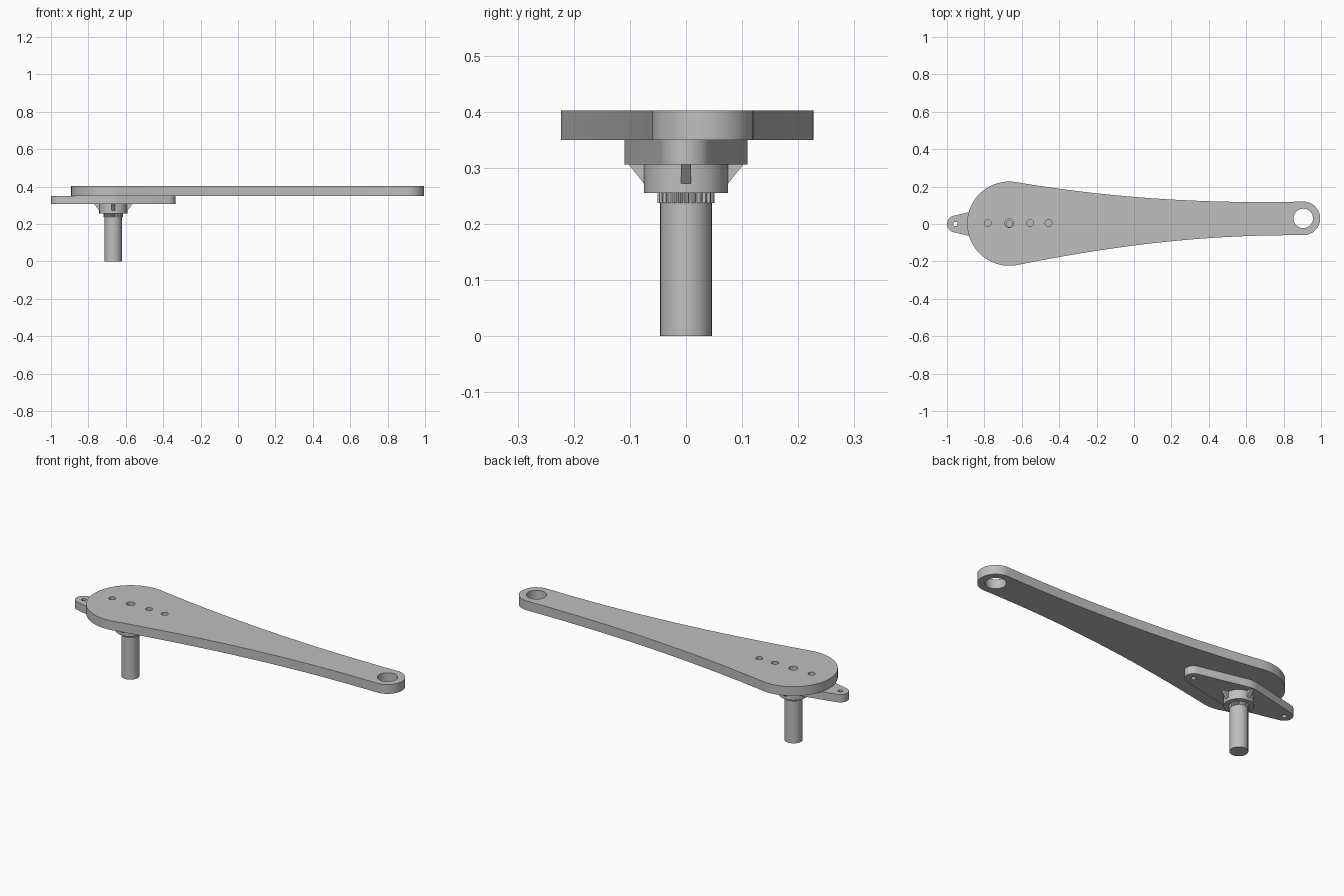
import bpy, bmesh
from math import sin, cos, radians
from mathutils import Vector
from mathutils.geometry import interpolate_bezier

cube = bpy.data.objects.get("Cube")
if cube:
    bpy.data.objects.remove(cube, do_unlink=True)

grey = bpy.data.materials.new("plain_grey")
grey.use_nodes = True
COLOUR = (0.52, 0.52, 0.52, 1)
grey.diffuse_color = COLOUR
grey.node_tree.nodes["Principled BSDF"].inputs["Base Color"].default_value = COLOUR

HUB = -0.667    # x of the shaft axis


def arc(x, y, r, start=0, end=360, n=48):
    """Points along an arc; a full circle leaves out the repeated end."""
    count = n if end - start == 360 else n + 1
    angles = [radians(start + (end - start) * i / n) for i in range(count)]
    return [(x + r * cos(a), y + r * sin(a)) for a in angles]


def bezier(*points):
    """Inner points of a cubic curve, without its two ends."""
    curve = interpolate_bezier(*[Vector((x, y, 0)) for x, y in points], 24)
    return [(p.x, p.y) for p in curve[1:-1]]


def slab(name, loops, z0, z1):
    """Extruded flat profile; loops after the first are holes."""
    curve = bpy.data.curves.new(name + "_profile", "CURVE")
    curve.dimensions = "2D"
    curve.fill_mode = "BOTH"
    curve.extrude = (z1 - z0) / 2
    for loop in loops:
        spline = curve.splines.new("POLY")
        spline.points.add(len(loop) - 1)
        for point, (x, y) in zip(spline.points, loop):
            point.co = (x, y, 0, 1)
        spline.use_cyclic_u = True
    temp = bpy.data.objects.new(name + "_profile", curve)
    bpy.context.collection.objects.link(temp)
    evaluated = temp.evaluated_get(bpy.context.evaluated_depsgraph_get())
    mesh = bpy.data.meshes.new_from_object(evaluated)
    bpy.data.objects.remove(temp, do_unlink=True)
    bpy.data.curves.remove(curve)

    bm = bmesh.new()
    bm.from_mesh(mesh)
    bmesh.ops.remove_doubles(bm, verts=bm.verts, dist=0.0001)
    bmesh.ops.translate(bm, verts=bm.verts, vec=(0, 0, (z0 + z1) / 2))
    bmesh.ops.recalc_face_normals(bm, faces=bm.faces)
    bm.to_mesh(mesh)
    bm.free()
    return add(name, mesh)


def add(name, mesh, smooth=True):
    mesh.name = name
    mesh.materials.clear()
    mesh.materials.append(grey)
    obj = bpy.data.objects.new(name, mesh)
    bpy.context.collection.objects.link(obj)
    if smooth:
        bpy.ops.object.select_all(action="DESELECT")
        obj.select_set(True)
        bpy.context.view_layer.objects.active = obj
        bpy.ops.object.shade_smooth_by_angle(angle=radians(30))
    return obj


# Long arm: wide round head, curved flanks, small offset eye
head = arc(HUB, 0.002, 0.225, 78, 282)
eye = arc(0.905, 0.03, 0.09, -90, 90)
lower = bezier(head[-1], (-0.2, -0.135), (0.3, -0.055), eye[0])
upper = bezier(eye[-1], (0.3, 0.105), (-0.2, 0.152), head[0])
arm_holes = [arc(0.905, 0.03, 0.052), arc(HUB, 0.004, 0.023, n=32)]
arm_holes += [arc(x, 0.005, 0.018, n=32) for x in (-0.782, -0.555, -0.457)]
slab("arm_plate", [head + lower + eye + upper] + arm_holes, 0.35, 0.402)

# Double-ended horn: hub disc with a tapered arm each side
TIP = 0.288
outline = (arc(HUB + TIP, 0, 0.045, -77, 77, 20) + arc(HUB, 0, 0.11, 77, 103, 8)
           + arc(HUB - TIP, 0, 0.045, 103, 257, 20) + arc(HUB, 0, 0.11, 257, 283, 8))
horn_holes = [arc(HUB + s * TIP, 0, 0.012, n=20) for s in (-1, 1)]
slab("horn", [outline, arc(HUB, 0, 0.016, n=24)] + horn_holes, 0.306, 0.35)

# Collar, toothed ring and shaft under the horn
slab("horn_collar", [arc(HUB, 0, 0.075)], 0.255, 0.306)
teeth = []
TEETH = 25
for i in range(TEETH * 4):
    a = radians(360 * i / (TEETH * 4))
    r = 0.051 if i % 4 < 2 else 0.046
    teeth.append((HUB + r * cos(a), r * sin(a)))
slab("toothed_ring", [teeth], 0.237, 0.255)
slab("shaft", [arc(HUB, 0, 0.046)], 0, 0.237)

# Four triangular ribs bracing the collar
for k, side in enumerate(("left", "back", "right", "front")):
    a = radians(90 * k)
    out, across = Vector((cos(a), sin(a), 0)), Vector((-sin(a), cos(a), 0))
    bm = bmesh.new()
    rings = []
    for s in (-0.009, 0.009):
        rings.append([bm.verts.new(Vector((HUB, 0, z)) + out * r + across * s)
                      for r, z in ((0.07, 0.306), (0.102, 0.306), (0.075, 0.272), (0.07, 0.272))])
    bm.faces.new(rings[0])
    bm.faces.new(rings[1][::-1])
    for i in range(4):
        j = (i + 1) % 4
        bm.faces.new((rings[0][j], rings[0][i], rings[1][i], rings[1][j]))
    bmesh.ops.recalc_face_normals(bm, faces=bm.faces)
    mesh = bpy.data.meshes.new("rib_" + side)
    bm.to_mesh(mesh)
    bm.free()
    add("rib_" + side, mesh, smooth=False)
